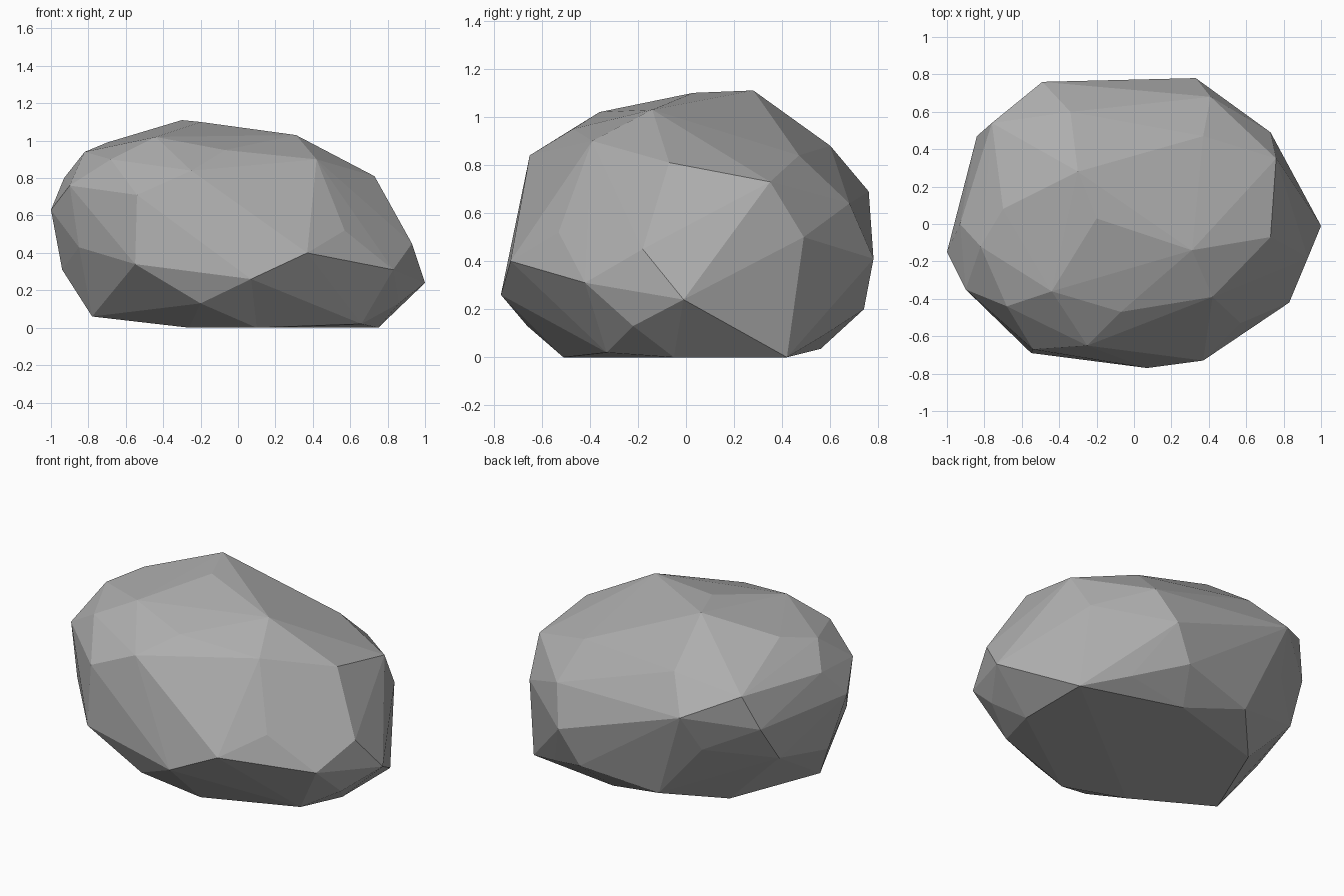
import bpy, bmesh

# Corner points of the faceted boulder, in three rings
crown = [
    (-.30, .28, 1.11), (.31, -.14, 1.03), (-.20, .03, 1.10), (.42, -.39, .90),
    (.73, -.07, .81), (.76, .35, .73), (.37, .47, .84), (-.07, -.47, .95),
    (-.44, -.36, 1.02), (-.68, -.44, .90), (-.82, -.12, .94), (-.70, .08, .99),
    (-.34, .60, .88), (-.76, .54, .81), (-.25, -.65, .84),
]
girth = [
    (1, -.01, .24), (.93, -.18, .45), (.83, -.42, .31), (.57, -.53, .52),
    (.37, -.73, .40), (.07, -.77, .26), (-.55, -.69, .34), (-.54, -.67, .71),
    (-.90, -.35, .76), (-1, -.15, .63), (-.93, 0, .80), (-.84, .47, .60),
    (-.49, .76, .69), (.33, .78, .41), (.41, .68, .64), (.73, .49, .50),
    (-.94, -.05, .31), (-.85, -.36, .43), (-.87, .33, .38), (-.55, .63, .46),
]
foot = [
    (.75, .42, 0), (.50, .57, .09), (.11, .56, .035), (.21, .74, .20),
    (-.27, .65, .125), (-.545, .35, .05), (-.78, -.20, .06), (-.26, -.38, 0),
    (.10, -.51, 0), (.66, -.33, .02), (.75, -.05, 0), (.86, -.22, .13),
    (-.20, -.66, .13),
]

# Wrap the points in a convex hull to make the flat chipped faces
bm = bmesh.new()
for p in crown + girth + foot:
    bm.verts.new(p)
hull = bmesh.ops.convex_hull(bm, input=bm.verts[:])
unused = {g for g in hull["geom_interior"] + hull["geom_unused"]
          if isinstance(g, bmesh.types.BMVert)}
bmesh.ops.delete(bm, geom=list(unused), context='VERTS')
bmesh.ops.recalc_face_normals(bm, faces=bm.faces[:])

mesh = bpy.data.meshes.new("boulder")
bm.to_mesh(mesh)
bm.free()

# One plain stone colour, flat shaded
stone = bpy.data.materials.new("stone_grey")
stone.diffuse_color = (.42, .42, .42, 1)
mesh.materials.append(stone)
boulder = bpy.data.objects.new("boulder", mesh)
bpy.context.collection.objects.link(boulder)
